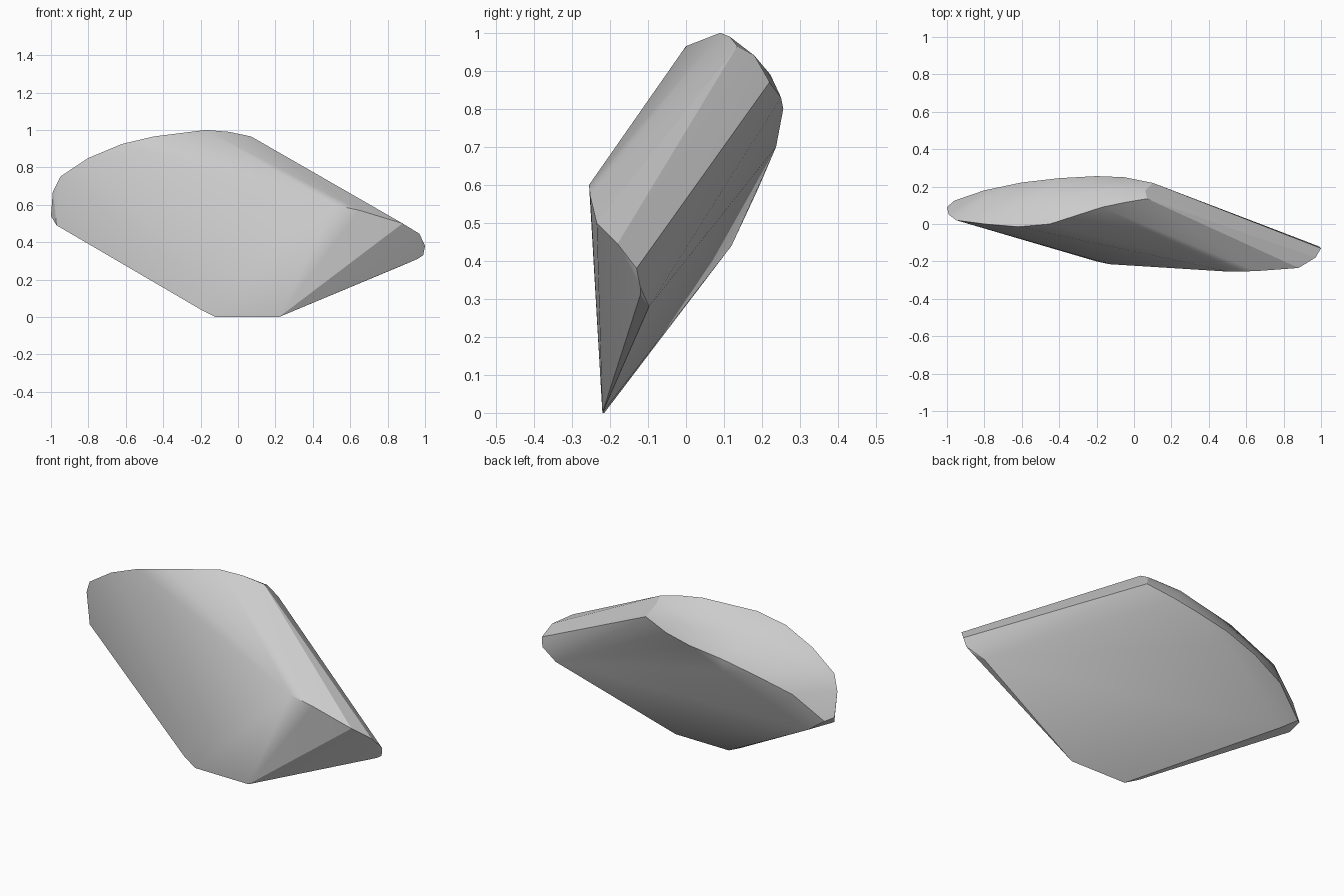
import bpy, bmesh

if "Cube" in bpy.data.objects:
    bpy.data.objects.remove(bpy.data.objects["Cube"])

# Outline loops of the faceted stone; the solid is their convex hull
foot = [(-.12, -.215, 0), (.22, -.22, 0), (-.2, -.2, .04), (-.22, -.19, .14), (-.13, -.215, .15)]
right_end = [(.51, -.255, .6), (.65, -.252, .57), (.88, -.235, .5), (.97, -.18, .445),
             (1, -.13, .38), (.99, -.12, .33), (.96, -.12, .31), (.89, -.097, .28)]
left_end = [(-.95, .02, .75), (-.99, .05, .67), (-1, .09, .54), (-.97, .05, .49),
            (-.96, .125, .52), (-.85, .12, .44)]
top_rim = [(-.8, 0, .85), (-.62, -.015, .925), (-.45, 0, .965), (-.17, .09, 1),
           (-.05, .115, .99), (.07, .135, .965)]
shoulder = [(-.8, .13, .78), (-.5, .15, .89), (-.15, .18, .94), (.06, .18, .94),
            (-.1, .222, .89)]
back_rim = [(-.8, .18, .65), (-.6, .222, .72), (-.4, .245, .77), (-.2, .256, .8),
            (-.05, .25, .83), (.1, .22, .87), (-.4, .237, .7), (-.65, .19, .59)]

bm = bmesh.new()
for loop in (foot, right_end, left_end, top_rim, shoulder, back_rim):
    for p in loop:
        bm.verts.new(p)
res = bmesh.ops.convex_hull(bm, input=bm.verts[:])
loose = [v for v in bm.verts if not v.link_faces]
bmesh.ops.delete(bm, geom=loose, context='VERTS')
bmesh.ops.recalc_face_normals(bm, faces=bm.faces[:])

mesh = bpy.data.meshes.new("faceted_stone")
bm.to_mesh(mesh)
bm.free()
stone = bpy.data.objects.new("faceted_stone", mesh)
bpy.context.collection.objects.link(stone)

# Soft curved back, crisp facet edges
bpy.context.view_layer.objects.active = stone
stone.select_set(True)
bpy.ops.object.shade_smooth_by_angle(angle=0.4)
